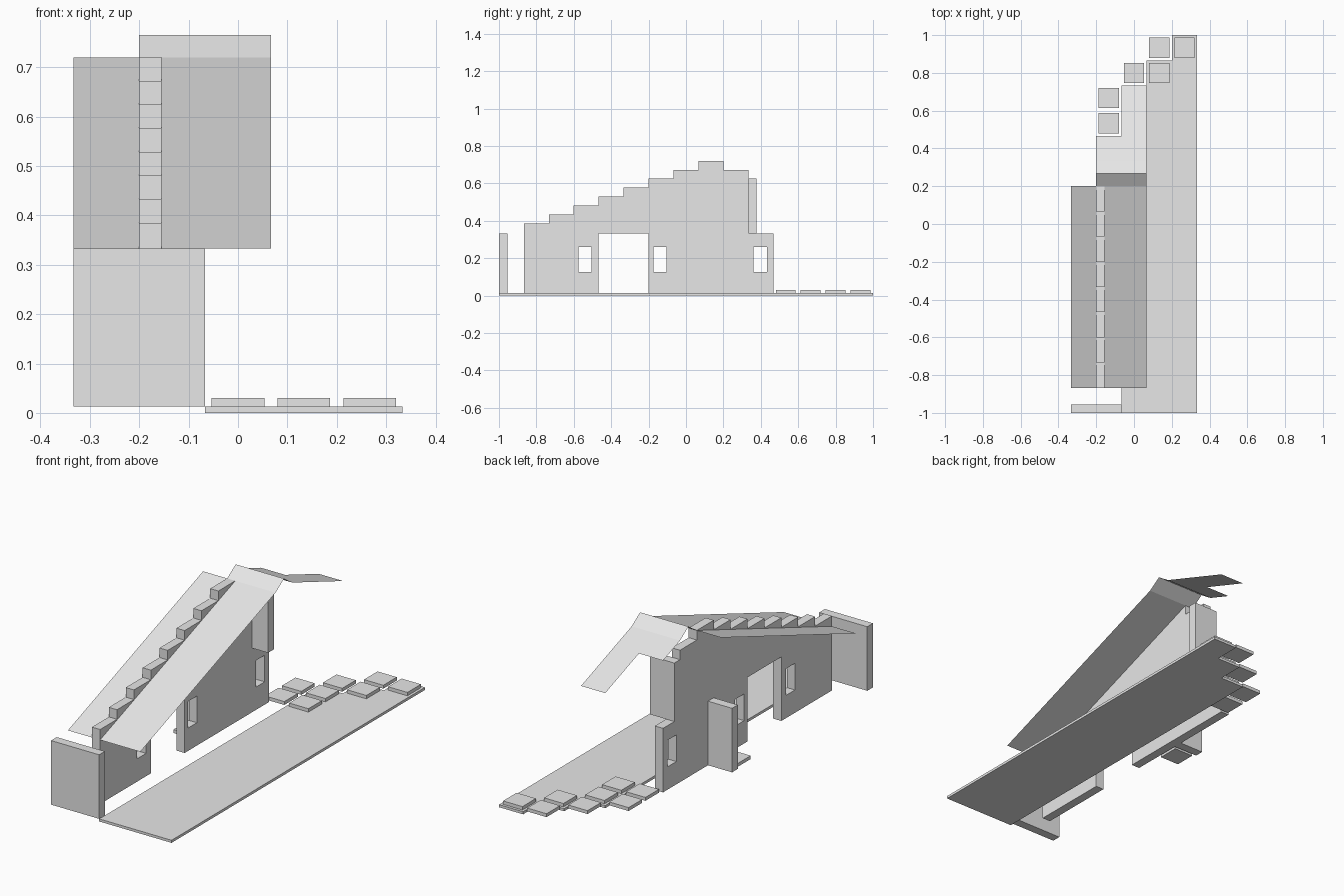
import bpy, bmesh

if "Cube" in bpy.data.objects:
    bpy.data.objects.remove(bpy.data.objects["Cube"])

G = 0.4 / 3          # grid module (one step of the plan)
T = 0.045            # wall thickness
BASE = 0.013         # floor top

grey = bpy.data.materials.new("light_grey")
grey.diffuse_color = (0.8, 0.8, 0.8, 1)
grey.use_nodes = True
grey.node_tree.nodes["Principled BSDF"].inputs["Base Color"].default_value = grey.diffuse_color


def finish(name, bm):
    mesh = bpy.data.meshes.new(name)
    bm.to_mesh(mesh)
    bm.free()
    mesh.materials.append(grey)
    ob = bpy.data.objects.new(name, mesh)
    bpy.context.collection.objects.link(ob)
    return ob


def prism(name, points, offset):
    """Extrude a flat outline along the offset vector."""
    bm = bmesh.new()
    face = bm.faces.new([bm.verts.new(p) for p in points])
    new = bmesh.ops.extrude_face_region(bm, geom=[face])["geom"]
    verts = [v for v in new if isinstance(v, bmesh.types.BMVert)]
    bmesh.ops.translate(bm, verts=verts, vec=offset)
    bmesh.ops.recalc_face_normals(bm, faces=bm.faces)
    return finish(name, bm)


def box(name, x0, x1, y0, y1, z0, z1):
    return prism(name, [(x0, y0, z0), (x1, y0, z0), (x1, y1, z0), (x0, y1, z0)],
                 (0, 0, z1 - z0))


def sheet(name, polygons):
    """Thin surface made of joined flat polygons, facing up."""
    bm = bmesh.new()
    for poly in polygons:
        face = bm.faces.new([bm.verts.new(p) for p in poly])
        face.normal_update()
        if face.normal.z < 0:
            face.normal_flip()
    bmesh.ops.remove_doubles(bm, verts=bm.verts, dist=1e-4)
    return finish(name, bm)


# Floor with a stepped back edge
h = G / 2
floor = [(-h, -1), (0.333, -1), (0.333, 1), (0.2, 1), (0.2, 1 - G),
         (h, 1 - G), (h, 1 - 2 * G), (-h, 1 - 2 * G)]
prism("floor", [(x, y, 0) for x, y in floor], (0, 0, BASE))

# Long wall: doorway in the outline, stepped top, low back end
outline = [(0.467, BASE), (-0.2, BASE), (-0.2, 0.333), (-0.467, 0.333),
           (-0.467, BASE), (-0.867, BASE)]
for i in range(8):
    z = 0.385 + 0.0479 * i
    outline += [(-0.867 + G * i, z), (-0.867 + G * (i + 1), z)]
outline += [(0.2, 0.672), (0.333, 0.672), (0.333, 0.333), (0.467, 0.333)]
wall = prism("long_wall", [(-0.2, y, z) for y, z in outline], (T, 0, 0))

# Window openings
for y in (-0.539, -0.138, 0.397):
    cutter = box("window_cutter", -0.3, 0, y - 0.035, y + 0.035, 0.127, 0.26)
    cutter.hide_render = True
    cutter.hide_viewport = True
    mod = wall.modifiers.new("window", 'BOOLEAN')
    mod.operation = 'DIFFERENCE'
    mod.solver = 'EXACT'
    mod.object = cutter

# Cross walls
box("front_wall", -0.333, -0.067, -1, -1 + T, BASE, 0.333)
box("side_wall", -0.333, -0.2, 0.067, 0.067 + T, BASE, 0.333)
box("upper_back_wall", -0.2, -0.067, 0.333, 0.333 + T, 0.333, 0.625)

# Roof sheets: long front slope, ridge cap, L-shaped back slope
sheet("front_roof", [[(-0.333, -0.867, 0.333), (0.067, -0.867, 0.333),
                      (0.067, 0.2, 0.72), (-0.333, 0.2, 0.72)]])
sheet("ridge_cap", [[(-0.2, a, za), (0.067, a, za), (0.067, b, zb), (-0.2, b, zb)]
                    for a, za, b, zb in ((0.2, 0.72, 0.267, 0.765),
                                         (0.267, 0.765, 0.333, 0.72))])
back = [(-0.2, 0.333), (0.067, 0.333), (0.067, 0.733), (-0.067, 0.733),
        (-0.067, 0.467), (-0.2, 0.467)]
sheet("back_roof", [[(x, y, 0.72 - 0.3625 * (y - 0.333)) for x, y in back]])

# Square paving tiles on the plan grid
for x, y in ((-1, 4), (-1, 5), (0, 4), (0, 5), (0, 6), (1, 6), (1, 7), (2, 7), (-2, 0)):
    cx, cy, r = x * G, y * G, 0.0533
    box("paving_tile", cx - r, cx + r, cy - r, cy + r, BASE, 0.03)
